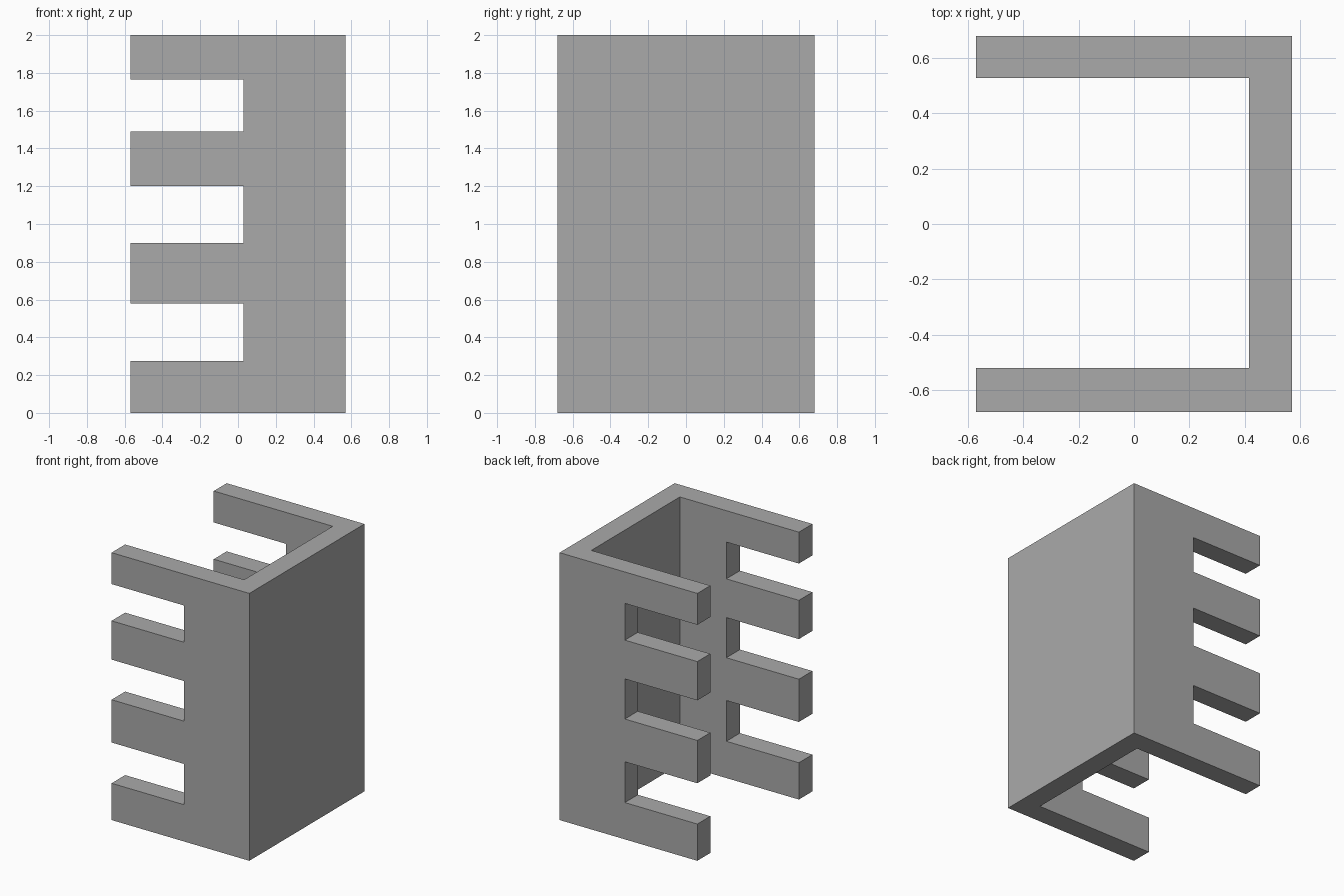
import bpy
import bmesh
from mathutils import Vector

cube = bpy.data.objects.get("Cube")
if cube:
    bpy.data.objects.remove(cube, do_unlink=True)

HALF_X, HALF_Y, HEIGHT = 0.57, 0.68, 2.0
INNER_X, INNER_FRONT, INNER_BACK = 0.415, -0.52, 0.527
SLOT_END = 0.03
SLOTS = [(0.275, 0.58), (0.90, 1.20), (1.49, 1.765)]

grey = bpy.data.materials.new("plain grey")
grey.use_nodes = True
colour = (0.4, 0.4, 0.4, 1)
grey.diffuse_color = colour
grey.node_tree.nodes["Principled BSDF"].inputs["Base Color"].default_value = colour


def prism(name, outline, bottom, top):
    """Extrude an xy outline upwards into a closed solid."""
    bm = bmesh.new()
    base = bm.faces.new([bm.verts.new((x, y, bottom)) for x, y in outline])
    result = bmesh.ops.extrude_face_region(bm, geom=[base], use_keep_orig=True)
    moved = [v for v in result["geom"] if isinstance(v, bmesh.types.BMVert)]
    bmesh.ops.translate(bm, verts=moved, vec=Vector((0, 0, top - bottom)))
    bmesh.ops.recalc_face_normals(bm, faces=bm.faces)
    mesh = bpy.data.meshes.new(name)
    bm.to_mesh(mesh)
    bm.free()
    mesh.materials.append(grey)
    obj = bpy.data.objects.new(name, mesh)
    bpy.context.collection.objects.link(obj)
    return obj


# U-shaped channel, open towards -x
bracket = prism("slotted_bracket", [
    (-HALF_X, -HALF_Y), (HALF_X, -HALF_Y), (HALF_X, HALF_Y), (-HALF_X, HALF_Y),
    (-HALF_X, INNER_BACK), (INNER_X, INNER_BACK),
    (INNER_X, INNER_FRONT), (-HALF_X, INNER_FRONT)], 0, HEIGHT)

# Slots through both side walls leave four fingers on each
for low, high in SLOTS:
    cutter = prism("slot_cutter", [(-1, -1), (SLOT_END, -1), (SLOT_END, 1), (-1, 1)], low, high)
    cutter.hide_render = True
    cut = bracket.modifiers.new("slot", "BOOLEAN")
    cut.operation = "DIFFERENCE"
    cut.solver = "EXACT"
    cut.object = cutter

# Bake the cuts and discard the cutters
bpy.context.view_layer.update()
evaluated = bracket.evaluated_get(bpy.context.evaluated_depsgraph_get())
cut_mesh = bpy.data.meshes.new_from_object(evaluated)
bracket.modifiers.clear()
bracket.data = cut_mesh
for obj in [o for o in bpy.data.objects if o.name.startswith("slot_cutter")]:
    bpy.data.objects.remove(obj, do_unlink=True)
